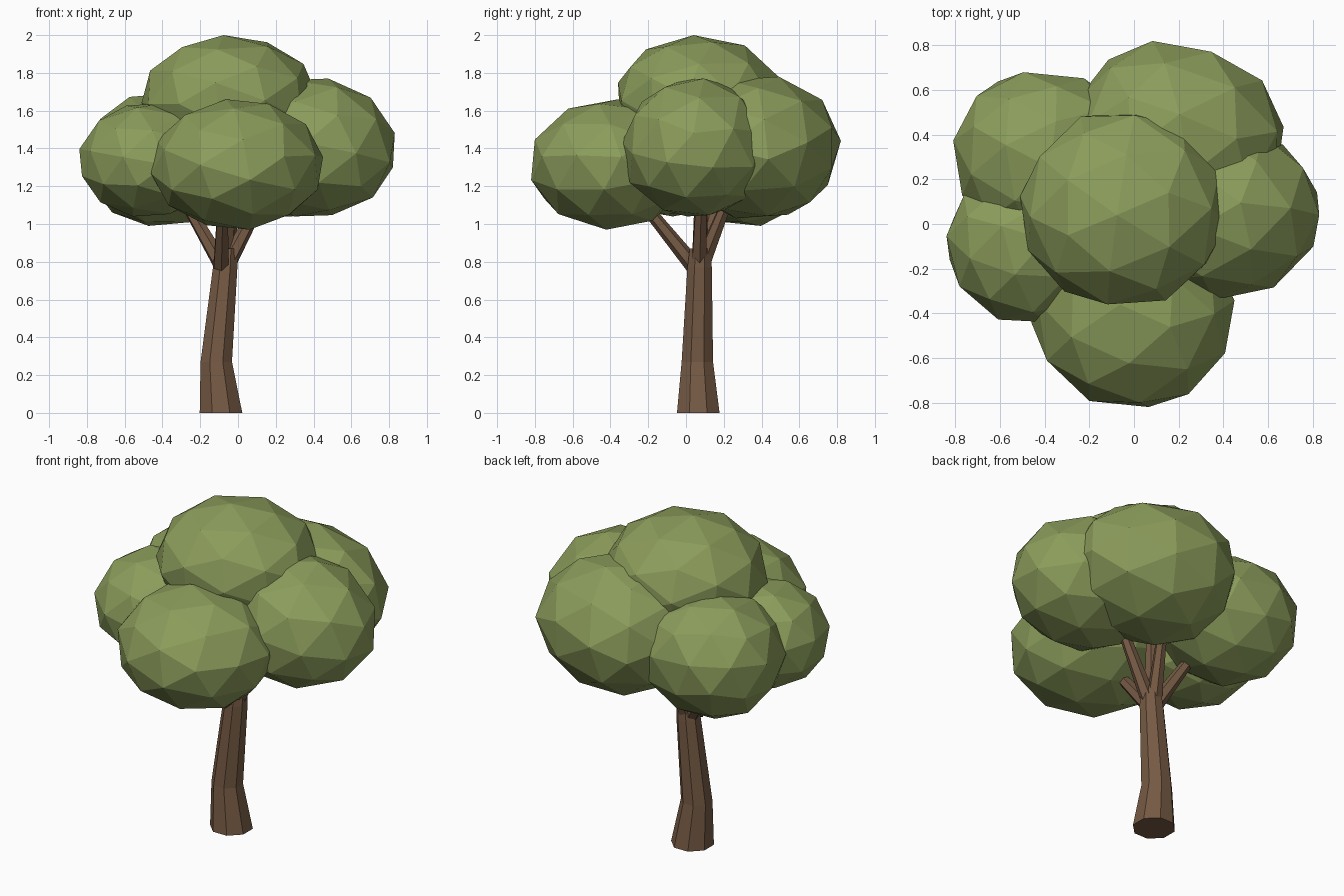
import bpy, bmesh, math, random
from mathutils import Vector, Euler

random.seed(4)
cube = bpy.data.objects.get("Cube")
if cube:
    bpy.data.objects.remove(cube, do_unlink=True)


def material(name, rgb):
    mat = bpy.data.materials.new(name)
    mat.use_nodes = True
    mat.diffuse_color = (*rgb, 1)
    mat.node_tree.nodes["Principled BSDF"].inputs["Base Color"].default_value = (*rgb, 1)
    return mat


BARK = material("brown bark", (0.18, 0.102, 0.058))
LEAF = material("olive green leaves", (0.26, 0.335, 0.105))


def finish(bm, name, mat):
    bmesh.ops.recalc_face_normals(bm, faces=bm.faces)
    mesh = bpy.data.meshes.new(name)
    bm.to_mesh(mesh)
    bm.free()
    mesh.materials.append(mat)
    obj = bpy.data.objects.new(name, mesh)
    bpy.context.collection.objects.link(obj)
    return obj


def tube(name, rings, sides, level):
    """Faceted tube through (centre, radius) rings; level keeps the rings horizontal."""
    bm = bmesh.new()
    axis = Vector((0, 0, 1)) if level else Vector(rings[-1][0]) - Vector(rings[0][0])
    turn = axis.to_track_quat('Z', 'Y')
    loops = []
    for centre, radius in rings:
        loop = []
        for i in range(sides):
            a = math.tau * (i + 0.5) / sides
            offset = turn @ Vector((radius * math.cos(a), radius * math.sin(a), 0))
            loop.append(bm.verts.new(Vector(centre) + offset))
        loops.append(loop)
    for low, high in zip(loops, loops[1:]):
        for i in range(sides):
            j = (i + 1) % sides
            bm.faces.new((low[i], low[j], high[j], high[i]))
    bm.faces.new(loops[0][::-1])
    bm.faces.new(loops[-1])
    return finish(bm, name, BARK)


def leaf_clump(name, low, mid, high):
    """Turned, faceted ball, widest at mid, reaching unevenly out to low and high."""
    bm = bmesh.new()
    bmesh.ops.create_icosphere(bm, subdivisions=2, radius=1)
    spin = Euler([random.uniform(0, math.tau) for _ in range(3)]).to_matrix()
    for v in bm.verts:
        v.co = spin @ v.co
    for k in range(3):
        a = min(v.co[k] for v in bm.verts)
        b = max(v.co[k] for v in bm.verts)
        for v in bm.verts:
            t = v.co[k]
            v.co[k] = mid[k] + (t / b * (high[k] - mid[k]) if t > 0 else t / a * (low[k] - mid[k]))
    return finish(bm, name, LEAF)


# Bent, tapering trunk
tube("trunk", [((-0.09, 0.065, 0), 0.122),
               ((-0.115, 0.06, 0.27), 0.09),
               ((-0.068, 0.072, 0.77), 0.07),
               ((-0.06, 0.075, 0.87), 0.06)], 8, True)

# Branches fanning out into the leaves
branches = {
    "front_branch": ((-0.09, 0.04, 0.78), (-0.08, -0.22, 1.1)),
    "right_branch": ((-0.09, 0.08, 0.79), (-0.27, 0.15, 1.1)),
    "centre_branch": ((-0.065, 0.075, 0.8), (-0.06, 0.08, 1.25)),
    "left_branch": ((-0.05, 0.07, 0.8), (0.13, 0.08, 1.14)),
    "back_branch": ((-0.07, 0.09, 0.8), (-0.02, 0.21, 1.1)),
}
for name, (start, end) in branches.items():
    tube(name, [(start, 0.045), (end, 0.031)], 6, False)

# Leaf clumps
leaf_clump("top_leaves", (-0.51, -0.36, 1.3), (-0.05, 0.06, 1.66), (0.42, 0.5, 2.0))
leaf_clump("front_leaves", (-0.46, -0.82, 0.97), (0, -0.39, 1.31), (0.45, 0, 1.66))
leaf_clump("left_leaves", (0, -0.34, 1.04), (0.38, 0.05, 1.38), (0.83, 0.45, 1.77))
leaf_clump("back_leaves", (-0.28, -0.08, 1.03), (0.13, 0.38, 1.41), (0.67, 0.82, 1.78))
leaf_clump("back_right_leaves", (-0.81, -0.08, 0.99), (-0.43, 0.33, 1.36), (0.03, 0.68, 1.69))
leaf_clump("front_right_leaves", (-0.84, -0.44, 1.04), (-0.48, -0.07, 1.33), (-0.1, 0.24, 1.64))
